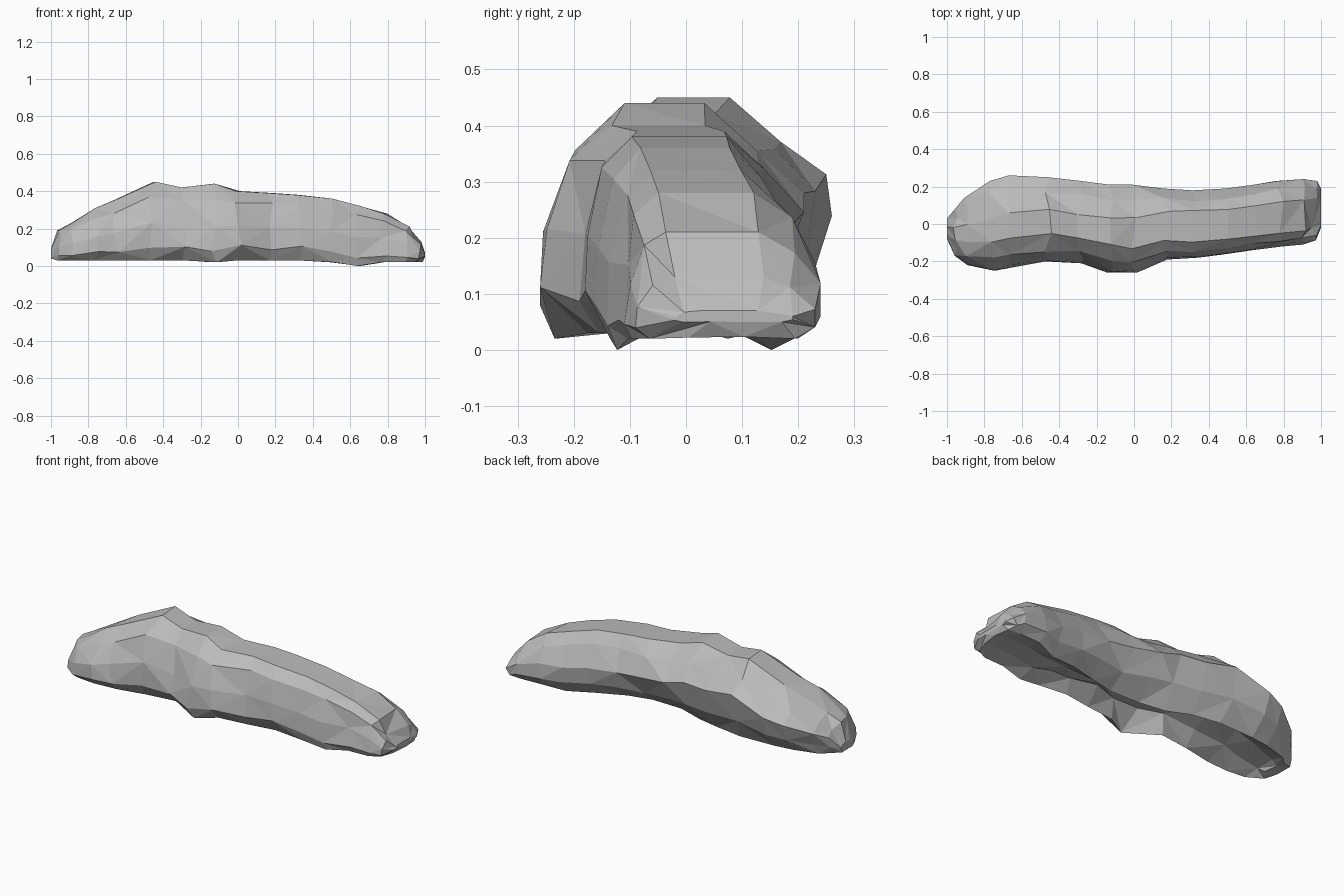
import bpy
import bmesh
import random

default_cube = bpy.data.objects.get("Cube")
if default_cube:
    bpy.data.objects.remove(default_cube, do_unlink=True)

random.seed(7)

# Stations along the rock: x, front y, back y, floor z, crest z, front chip, back undercut, hollow
stations = [
    (-1.0, -.08, .03, .04, .09, 0, 0, 0),
    (-.95, -.17, .08, .03, .19, .01, .01, .01),
    (-.89, -.22, .14, .03, .23, .01, .02, .03),
    (-.76, -.25, .23, .03, .31, .03, .04, .06),
    (-.65, -.23, .26, .03, .35, 0, .06, .08),
    (-.46, -.20, .25, .03, .45, .02, .06, .09),
    (-.29, -.21, .23, .03, .42, .06, .07, .1),
    (-.13, -.26, .21, .02, .44, 0, .09, .1),
    (0, -.26, .21, .03, .40, .06, .11, .1),
    (.17, -.19, .19, .03, .39, .01, .12, .08),
    (.33, -.18, .18, .03, .38, .03, .07, .07),
    (.49, -.16, .19, .02, .36, .01, .03, .06),
    (.64, -.14, .21, 0, .32, 0, .02, .04),
    (.78, -.12, .23, .02, .28, 0, 0, .03),
    (.90, -.11, .24, .02, .21, 0, 0, .01),
    (.97, -.09, .23, .02, .13, .01, 0, 0),
    (1.0, -.02, .19, .05, .07, 0, 0, 0),
]

# Cross-sections as fractions of width and height, clockwise from the front foot
left_section = [
    (.06, 0), (0, .12), (.03, .46), (.13, .8), (.33, 1), (.6, 1),
    (.83, .82), (1, .66), (.97, .3), (.88, 0), (.62, .02), (.3, .02),
]
right_section = [
    (.06, 0), (0, .15), (.03, .5), (.09, .86), (.22, 1), (.7, 1),
    (.86, .83), (1, .5), (1, .2), (.9, 0), (.62, .02), (.3, .02),
]


def wobble(amount):
    return random.uniform(-amount, amount)


def section_ring(bm, index, station):
    """One irregular ring of vertices, blended from the two cross-sections."""
    x, front, back, floor, crest, chip, undercut, hollow = station
    is_end = index in (0, len(stations) - 1)
    blend = min(max(x * 1.5 + .5, 0), 1)
    ring = []
    for k, ((ul, vl), (ur, vr)) in enumerate(zip(left_section, right_section)):
        u = ul + (ur - ul) * blend
        v = vl + (vr - vl) * blend
        if 0 < u < 1:
            u += wobble(.025)
        if 0 < v < 1:
            v = max(v + wobble(.025), 0)
        px = x if is_end else x + wobble(.02)
        py = front + (back - front) * u
        pz = floor + (crest - floor) * v
        # Chipped front edge, undercut back and hollow underside
        if k == 0:
            py += chip
        elif k == 1:
            pz += chip * .5
        elif k in (8, 9):
            py -= undercut * (k - 7) * .5
        elif k > 9:
            py -= undercut * (.6 if k == 10 else .2)
            pz += hollow * random.uniform(.7, 1.1)
        ring.append(bm.verts.new((px, py, pz)))
    return ring


# Rock body: skin between the rings, with diagonals alternating for a chipped look
bm = bmesh.new()
rings = [section_ring(bm, i, s) for i, s in enumerate(stations)]
count = len(left_section)
for i, (left, right) in enumerate(zip(rings, rings[1:])):
    for k in range(count):
        n = (k + 1) % count
        if (i + k) % 2:
            bm.faces.new((left[k], right[k], right[n]))
            bm.faces.new((left[k], right[n], left[n]))
        else:
            bm.faces.new((left[k], right[k], left[n]))
            bm.faces.new((right[k], right[n], left[n]))
bm.faces.new(rings[0])
bm.faces.new(rings[-1])
bmesh.ops.triangulate(bm, faces=[f for f in bm.faces if len(f.verts) > 4])
bmesh.ops.recalc_face_normals(bm, faces=bm.faces)

mesh = bpy.data.meshes.new("rock")
bm.to_mesh(mesh)
bm.free()
rock = bpy.data.objects.new("rock", mesh)
bpy.context.collection.objects.link(rock)

# Plain stone colour
stone = bpy.data.materials.new("stone grey")
stone.use_nodes = True
colour = (.5, .5, .5, 1)
stone.diffuse_color = colour
stone.node_tree.nodes["Principled BSDF"].inputs["Base Color"].default_value = colour
mesh.materials.append(stone)
